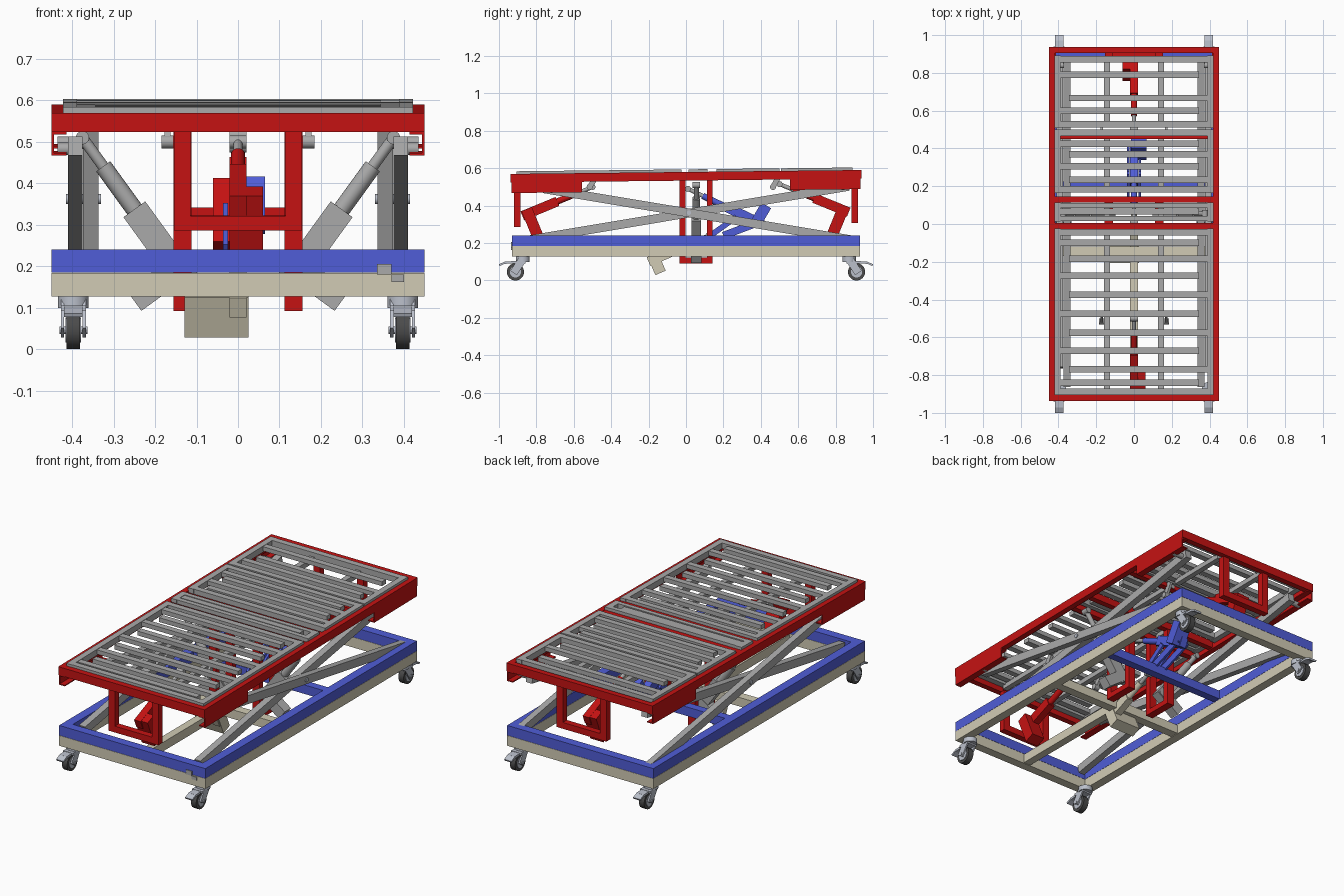
import bpy, bmesh
from mathutils import Matrix, Vector as V

if "Cube" in bpy.data.objects:
    bpy.data.objects.remove(bpy.data.objects["Cube"])

TILT = 0.0112  # gentle slope of the upper deck along y


def mat(name, c):
    m = bpy.data.materials.new(name)
    m.diffuse_color = (*c, 1)
    m.use_nodes = True
    m.node_tree.nodes["Principled BSDF"].inputs["Base Color"].default_value = m.diffuse_color
    return m


RED, BLUE = mat("red", (.56, .006, .006)), mat("blue", (.08, .11, .68))
BEIGE, DARK = mat("beige", (.64, .6, .46)), mat("dark", (.07, .07, .07))
SILVER = mat("silver", (.5, .53, .6))
GREY = mat("grey", (.4, .4, .4))


class Part:
    """Collects boxes, beams and rods into one named object."""

    def __init__(self, name, material=GREY, tilt=False):
        self.name, self.m, self.tilt, self.bm = name, material, tilt, bmesh.new()

    def box(self, x0, x1, y0, y1, z0, z1):
        M = Matrix.Translation(((x0 + x1) / 2, (y0 + y1) / 2, (z0 + z1) / 2))
        bmesh.ops.create_cube(self.bm, size=1, matrix=M @ Matrix.Diagonal((x1 - x0, y1 - y0, z1 - z0, 1)))
        return self

    def beam(self, p, q, w, h, side=(1, 0, 0)):
        p, q, s = V(p), V(q), V(side)
        d = (q - p).normalized()
        R = Matrix((s, d, s.cross(d))).transposed().to_4x4()
        bmesh.ops.create_cube(self.bm, size=1, matrix=Matrix.Translation((p + q) / 2) @ R
                              @ Matrix.Diagonal((w, (q - p).length, h, 1)))
        return self

    def rod(self, p, q, r, n=20):
        p, q = V(p), V(q)
        R = (q - p).to_track_quat('Z', 'Y').to_matrix().to_4x4()
        bmesh.ops.create_cone(self.bm, cap_ends=True, segments=n, radius1=r, radius2=r,
                              depth=(q - p).length, matrix=Matrix.Translation((p + q) / 2) @ R)
        return self

    def ring(self, x, y, z0, z1, w):
        for s in (-1, 1):
            a, b = sorted((s * x, s * (x - w)))
            self.box(a, b, -y, y, z0, z1)
            a, b = sorted((s * y, s * (y - w)))
            self.box(-x + w, x - w, a, b, z0, z1)
        return self

    def done(self):
        if self.tilt:
            for v in self.bm.verts:
                v.co.z += TILT * v.co.y
        me = bpy.data.meshes.new(self.name)
        self.bm.to_mesh(me)
        self.bm.free()
        o = bpy.data.objects.new(self.name, me)
        bpy.context.collection.objects.link(o)
        me.materials.append(self.m)
        bpy.context.view_layer.objects.active = o
        bpy.ops.object.select_all(action='DESELECT')
        o.select_set(True)
        bpy.ops.object.shade_smooth_by_angle()
        return o


def actuator(name, base, tip, motor, m, side=(1, 0, 0), size=.04, shift=0, mw=.08, ml=.14):
    """Linear actuator: housing, tube, thin rod and a motor hanging off the base."""
    b, t, s, md = V(base), V(tip), V(side), V(motor).normalized()
    a = Part(name, m)
    a.beam(b, b.lerp(t, .5), size, size * 1.3, side)
    a.rod(b.lerp(t, .45), b.lerp(t, .8), size * .42)
    d = (t - b).normalized()
    c = b + d * .035 + s * shift
    a.beam(c - md * .025, c + md * ml, mw, .06, side)
    a.done()
    r = Part(name + "_rod").rod(b.lerp(t, .75), t, size * .27)
    r.rod(t - s * .02, t + s * .02, .016)
    r.done()


# base frame and its inner beams
f = Part("base_frame", BEIGE).ring(.45, .93, .127, .184, .05)
f.box(-.4, .4, -.17, -.12, .13, .18).box(-.022, .022, -.88, -.17, .13, .18)
f.done()
# lower blue frame
f = Part("tilt_frame", BLUE).ring(.45, .93, .185, .24, .05)
f.box(-.4, .4, .18, .225, .187, .237)
f.done()
Part("front_plate").box(.335, .37, -.935, -.93, .18, .205).box(.37, .4, -.935, -.93, .162, .18).done()

# casters with brake pedals
for sx in (-1, 1):
    for sy in (-1, 1):
        x, ys, yw = sx * .397, sy * .873, sy * .912
        n = f"{'left' if sx < 0 else 'right'}_{'front' if sy < 0 else 'back'}"
        w = Part("wheel_tyre_" + n, DARK).rod((x - .016, yw, .046), (x + .016, yw, .046), .046, 32)
        w.done()
        c = Part("caster_fork_" + n, SILVER)
        c.rod((x, ys, .1), (x, ys, .127), .037, 24)
        c.rod((x - .019, yw, .046), (x + .019, yw, .046), .03, 24)
        c.rod((x - .034, yw, .046), (x + .034, yw, .046), .009, 12)
        for k in (-.026, .026):
            c.beam((x + k, ys, .115), (x + k, yw + sy * .01, .04), .008, .042)
        c.box(x - .03, x + .03, min(ys, yw) - .015, max(ys, yw) + .015, .092, .105)
        c.beam((x, yw, .098), (x, sy * .97, .095), .045, .012)
        c.beam((x, sy * .968, .096), (x, sy * .998, .082), .045, .01)
        c.done()

# scissor legs
for s, n in ((-1, "left"), (1, "right")):
    a = Part("outer_leg_" + n).beam((s * .393, -.76, .49), (s * .393, .9, .215), .035, .046)
    a.rod((s * .375, -.72, .483), (s * .435, -.72, .483), .015)
    a.done()
    a = Part("inner_leg_" + n).beam((s * .355, -.86, .214), (s * .355, .87, .503), .038, .046)
    a.rod((s * .337, .84, .498), (s * .435, .84, .498), .015)
    a.done()
    Part("leg_pivot_" + n, SILVER).rod((s * .33, .016, .362), (s * .415, .016, .362), .012).done()

# upper red frame with cross members
f = Part("upper_frame", RED, True).ring(.45, .937, .534, .58, .032)
for y in (.465, .13, -.01):
    f.box(-.42, .42, y - .016, y + .016, .54, .578)
f.done()
# C-shaped tracks under the frame corners
for s in (-1, 1):
    for t in (-1, 1):
        f = Part("side_track", RED, True)
        y0, y1 = sorted((t * .555, t * .932))
        for x0, x1, z0, z1 in ((.444, .45, .478, .534), (.413, .444, .478, .484), (.413, .444, .528, .534)):
            a, b = sorted((s * x0, s * x1))
            f.box(a, b, y0, y1, z0, z1)
        f.done()
# U-shaped hangers at both ends
for t, n in ((-1, "front"), (1, "back")):
    f = Part(n + "_hanger", RED, True)
    a, b = sorted((t * .884, t * .92))
    for s in (-1, 1):
        f.box(s * .134 - .02, s * .134 + .02, a, b, .297, .536)
    f.box(-.114, .114, a, b, .297, .332)
    f.done()
# long hangers in the middle
for s in (-1, 1):
    f = Part("middle_hanger", RED)
    for y in (-.018, .127):
        f.box(s * .134 - .022, s * .134 + .022, y - .016, y + .016, .092, .545)
    f.box(s * .134 - .022, s * .134 + .022, -.002, .111, .092, .122)
    f.done()
    # sideways tilt actuators
    actuator("side_actuator", (s * .125, .055, .165), (s * .375, .055, .51), (s * .81, 0, -.59),
             GREY, (0, 1, 0), .05, 0, .055, .13)

# end actuators, red
actuator("front_actuator", (0, -.875, .345), (0, -.5, .5), (0, .38, -.925), RED, shift=.02)
actuator("back_actuator", (0, .87, .365), (0, .5, .515), (0, -.38, -.925), RED, shift=-.02)
# blue actuator with its support struts
actuator("blue_actuator", (0, .41, .3), (0, .01, .49), (0, .5, .85), BLUE, shift=.025, ml=.1)
b = Part("blue_struts", BLUE)
for s in (-1, 1):
    b.beam((s * .03, .13, .24), (s * .03, .27, .34), .012, .03)
    b.beam((s * .03, .2, .24), (s * .03, .4, .315), .012, .04)
b.done()
# beige actuator under the base
actuator("base_actuator", (0, -.2, .1), (0, .12, .24), (0, .4, -.92), BEIGE, shift=-.052, mw=.155, ml=.08)

# bed surface: rails and slats for each section
sections = (("head", .505, .895, (.79, .667, .6)),
            ("thigh", .16, .505, (.425, .37, .305, .235)),
            ("seat", .01, .118, (.066,)),
            ("leg", -.91, -.02, (-.1, -.185, -.275, -.375, -.475, -.575, -.67, -.77, -.84)))
for n, y0, y1, ys in sections:
    r = Part(n + "_section_frame", GREY, True)
    for s in (-1, 1):
        a, b = sorted((s * .388, s * .422))
        r.box(a, b, y0 + .004, y1 - .004, .56, .594)
        a, b = sorted((s * .128 - .0, s * .158))
        r.box(a, b, y0 + .02, y1 - .02, .542, .57)
    w = .034 if y1 - y0 > .2 else .026
    r.box(-.388, .388, y0 + .006, y0 + .006 + w, .563, .594)
    r.box(-.388, .388, y1 - .006 - w, y1 - .006, .563, .594)
    r.done()
    p = Part(n + "_section_slats", GREY, True)
    for i, y in enumerate(ys):
        x0, x1 = (-.388, .345) if i % 2 == 0 else (-.345, .388)
        p.box(x0, x1, y - .017, y + .017, .568, .592)
    p.done()

# small hinge arms below the bed surface
h = Part("hinge_arms")
for s in (-1, 1):
    for y in (-.48, .5):
        h.beam((s * .17, y, .56 + TILT * y), (s * .17, y - .035, .5), .014, .028)
        h.rod((s * .155, y - .035, .5), (s * .185, y - .035, .5), .016)
h.done()
